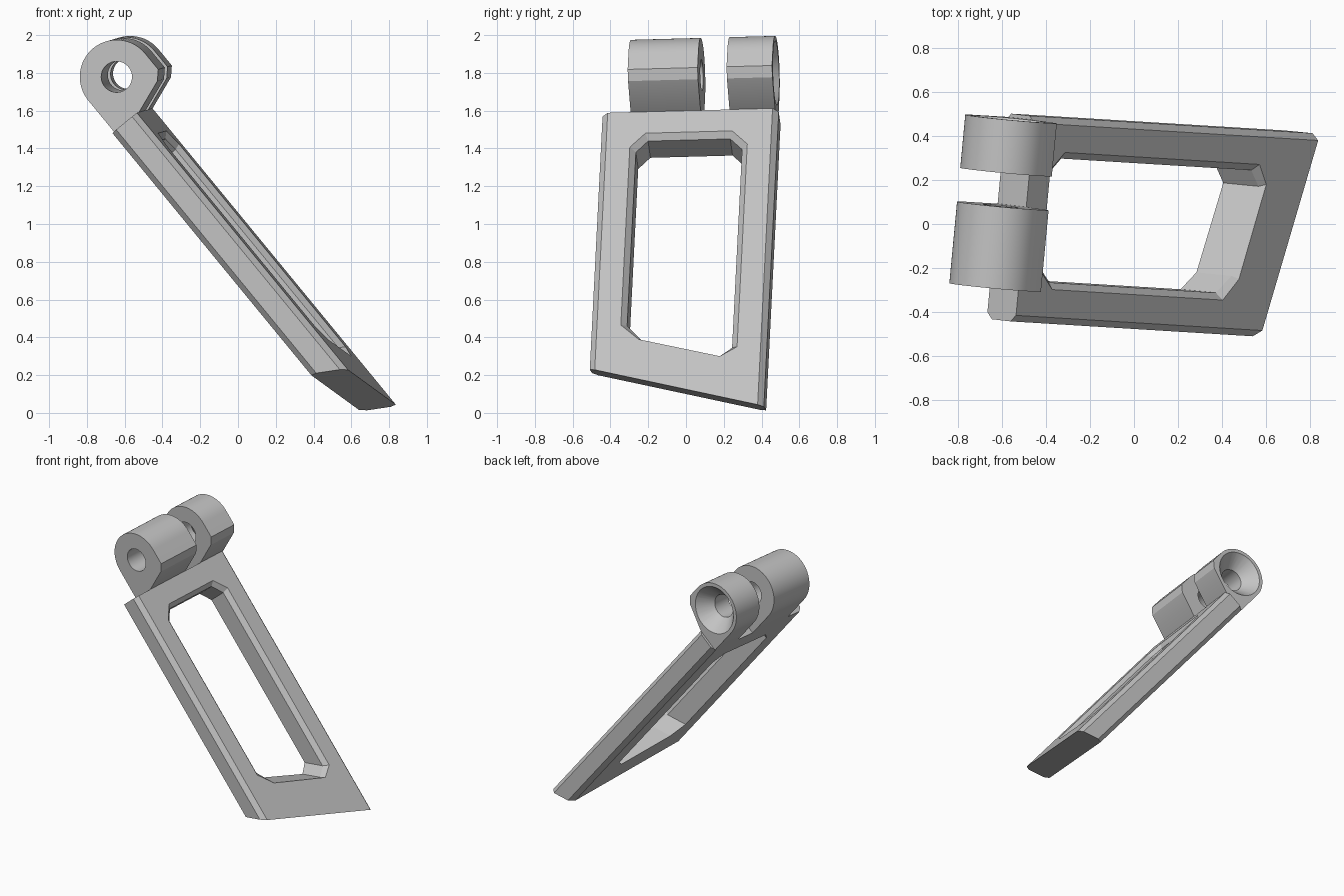
import bpy, bmesh, math
from mathutils import Vector, Matrix

cube = bpy.data.objects.get("Cube")
if cube:
    bpy.data.objects.remove(cube, do_unlink=True)

# Tilted frame: u runs down the arm, v along the hinge pin, w out of the face
V = Vector((0.094, 0.995, 0.027)).normalized()
U = Vector((0.634, -0.04, -0.772))
U = (U - V * U.dot(V)).normalized()
W = U.cross(V)
FRAME = Matrix((U, V, W)).transposed().to_4x4()

BACK, FACE, TOP = 0.466, 0.635, -1.55   # arm faces (w) and hinge end (u)
LEAN = 0.6                              # lean of the foot cut through the arm

grey = bpy.data.materials.new("plain grey")
grey.use_nodes = True
colour = (0.55, 0.55, 0.55, 1)
grey.diffuse_color = colour
grey.node_tree.nodes["Principled BSDF"].inputs["Base Color"].default_value = colour


def loft(name, rings):
    """Closed solid through rings of (u, v, w) points."""
    bm = bmesh.new()
    loops = [[bm.verts.new(FRAME @ Vector(p)) for p in ring] for ring in rings]
    n = len(loops[0])
    for a, b in zip(loops, loops[1:]):
        for i in range(n):
            j = (i + 1) % n
            bm.faces.new((a[i], a[j], b[j], b[i]))
    bm.faces.new(loops[0][::-1])
    bm.faces.new(loops[-1])
    bmesh.ops.recalc_face_normals(bm, faces=bm.faces)
    mesh = bpy.data.meshes.new(name)
    bm.to_mesh(mesh)
    bm.free()
    mesh.materials.append(grey)
    obj = bpy.data.objects.new(name, mesh)
    bpy.context.collection.objects.link(obj)
    return obj


def activate(obj):
    bpy.ops.object.select_all(action='DESELECT')
    obj.select_set(True)
    bpy.context.view_layer.objects.active = obj


def cut(obj, cutter):
    mod = obj.modifiers.new("cut", 'BOOLEAN')
    mod.operation, mod.object, mod.solver = 'DIFFERENCE', cutter, 'EXACT'
    activate(obj)
    bpy.ops.object.modifier_apply(modifier=mod.name)
    bpy.data.objects.remove(cutter, do_unlink=True)


# Arm: bevelled bar with a slanted foot
def arm_section(lo, hi, c):
    return [(lo + c, BACK), (hi - c, BACK), (hi, BACK + c), (hi, FACE - c),
            (hi - c, FACE), (lo + c, FACE), (lo, FACE - c), (lo, BACK + c)]


section = arm_section(-0.45, 0.487, 0.03)
arm = loft("arm", [
    [(TOP, v, w) for v, w in section],
    [(0.341 + 0.307 * v - LEAN * (FACE - w), v, w) for v, w in section]])


# Window: clipped corners, bevelled rim, foot side parallel to the foot cut
def window_ring(o, w):
    s = LEAN * (FACE - w)
    k = 0.4 * o
    pts = [(-1.31 + k, -0.293 + o), (-1.403 + o, -0.213 + k),
           (-1.403 + o, 0.248 - k), (-1.31 + k, 0.332 - o),
           (0.08 - s, 0.332 - o), (0.142 - s, 0.243 - k),
           (0.011 - s, -0.194 + k), (-0.09 - s, -0.293 + o)]
    return [(u, v, w) for u, v in pts]


cut(arm, loft("window_cutter", [window_ring(0.03, 0.4), window_ring(0.03, 0.605),
                                window_ring(0, FACE), window_ring(-0.03, 0.665)]))

# Hinge knuckles: round barrel that runs into the end of the arm
CU, CW, R = -1.77, 0.662, 0.196
profile = [(TOP, BACK)]
for i in range(33):
    t = math.pi * i / 32
    profile.append((CU - R * math.sin(t), CW - R * math.cos(t)))
profile += [(-1.66, CW + R), (-1.615, 0.815), (TOP, FACE)]


# Pin bore with a wide countersink at the far end
def circle(r, v, n=48):
    return [(CU + r * math.cos(math.tau * i / n), v, CW + r * math.sin(math.tau * i / n))
            for i in range(n)]


for name, lo, hi in (("front_knuckle", -0.298, 0.074), ("back_knuckle", 0.228, 0.47)):
    knuckle = loft(name, [[(u, v, w) for u, w in profile] for v in (lo, hi)])
    cut(knuckle, loft("bore_cutter", [circle(0.082, -0.5), circle(0.082, 0.37),
                                      circle(0.17, 0.47), circle(0.188, 0.49)]))
    activate(knuckle)
    bpy.ops.object.shade_smooth_by_angle(angle=math.radians(25))
